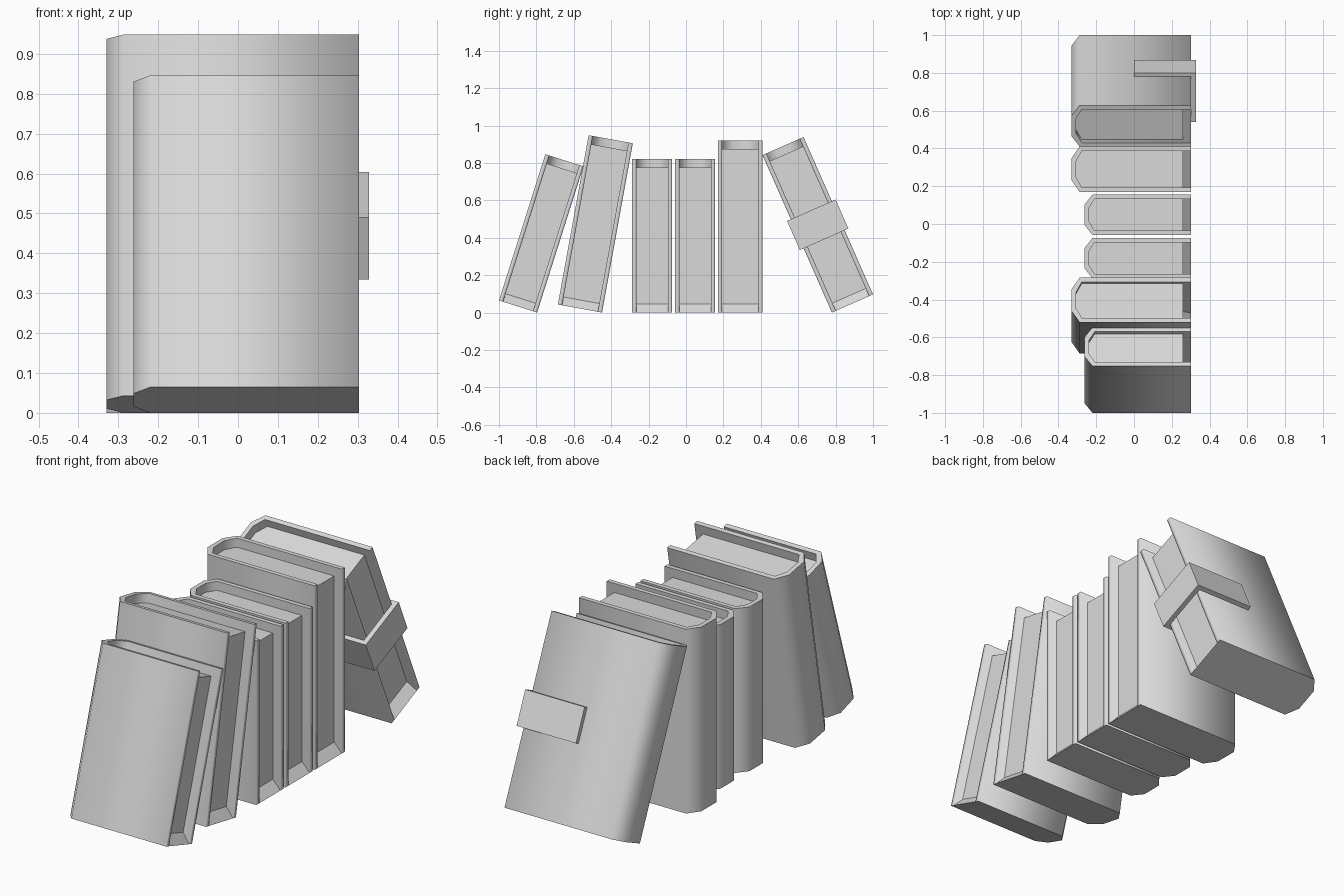
import bpy, bmesh
from math import radians, sin

cube = bpy.data.objects.get("Cube")
if cube:
    bpy.data.objects.remove(cube, do_unlink=True)

grey = bpy.data.materials.new("plain_grey")
grey.use_nodes = True
grey.diffuse_color = (0.7, 0.7, 0.7, 1)
grey.node_tree.nodes["Principled BSDF"].inputs["Base Color"].default_value = (0.7, 0.7, 0.7, 1)

FORE = 0.303        # open side of the covers
PAGE = 0.26         # open side of the pages
BOARD = 0.023       # cover thickness
MARGIN = 0.045      # page setback at top and bottom


def mirrored(half):
    """Complete a profile by mirroring it across y = 0."""
    return half + [(x, -y) for x, y in reversed(half)]


def loft(name, rings, place, outer=()):
    """Skin stacked rings, cap both ends; outer lists corners shaded smooth."""
    bm = bmesh.new()
    loops = [[bm.verts.new(p) for p in ring] for ring in rings]
    n = len(rings[0])
    for low, high in zip(loops, loops[1:]):
        for i in range(n):
            j = (i + 1) % n
            bm.faces.new((low[i], low[j], high[j], high[i]))
    bm.faces.new(loops[0])
    bm.faces.new(loops[-1])
    bmesh.ops.recalc_face_normals(bm, faces=bm.faces)
    for f in bm.faces:
        f.smooth = True
    for e in bm.edges:
        e.smooth = e.calc_face_angle(0) < radians(30)
    for i in outer:
        for low, high in zip(loops, loops[1:]):
            bm.edges.get((low[i], high[i])).smooth = True
    mesh = bpy.data.meshes.new(name)
    bm.to_mesh(mesh)
    bm.free()
    mesh.materials.append(grey)
    obj = bpy.data.objects.new(name, mesh)
    bpy.context.collection.objects.link(obj)
    obj.location = place[0]
    obj.rotation_euler.x = place[1]
    return obj


def at_height(profile, z):
    return [(x, y, z) for x, y in profile]


def book(label, spine, width, height, y, tilt):
    half = width / 2
    angle = radians(tilt)
    place = ((0, y, half * abs(sin(angle))), angle)
    chamfer = width * 0.25
    # Cover: boards and chamfered spine, open at the fore edge
    outside = [(FORE, -half), (spine + 0.042, -half), (spine, chamfer - half)]
    inside = [(FORE, BOARD - half), (spine + 0.054, BOARD - half),
              (spine + BOARD, chamfer + 0.018 - half)]
    cover = mirrored(outside) + list(reversed(mirrored(inside)))
    loft(label + "_cover", [at_height(cover, 0), at_height(cover, height)],
         place, range(len(cover)))

    # Pages: fill the cover and flare out to its edge at the foot
    def pages(fore, z):
        return at_height(mirrored([(fore, inside[0][1])] + inside[1:]), z)
    loft(label + "_pages", [pages(FORE, 0), pages(PAGE, MARGIN),
                            pages(PAGE, height - MARGIN)], place)
    return place


SMALL = (-0.262, 0.214, 0.82)
LARGE = (-0.33, 0.24, 0.92)
book("first_leaning_book", *SMALL, -0.898, -17.6)
book("second_leaning_book", *LARGE, -0.567, -10.3)
book("first_upright_book", *SMALL, -0.181, 0)
book("second_upright_book", *SMALL, 0.049, 0)
book("tall_upright_book", *LARGE, 0.29, 0)
strapped = book("strapped_book", *LARGE, 0.89, 23.8)

# Strap: a band folded around the open side of the last book
inner = LARGE[1] / 2
outer = inner + 0.022
band = mirrored([(0, -outer), (FORE + 0.025, -outer)])
band += list(reversed(mirrored([(0, -inner), (FORE, -inner)])))
loft("strap", [at_height(band, 0.375), at_height(band, 0.545)], strapped)
